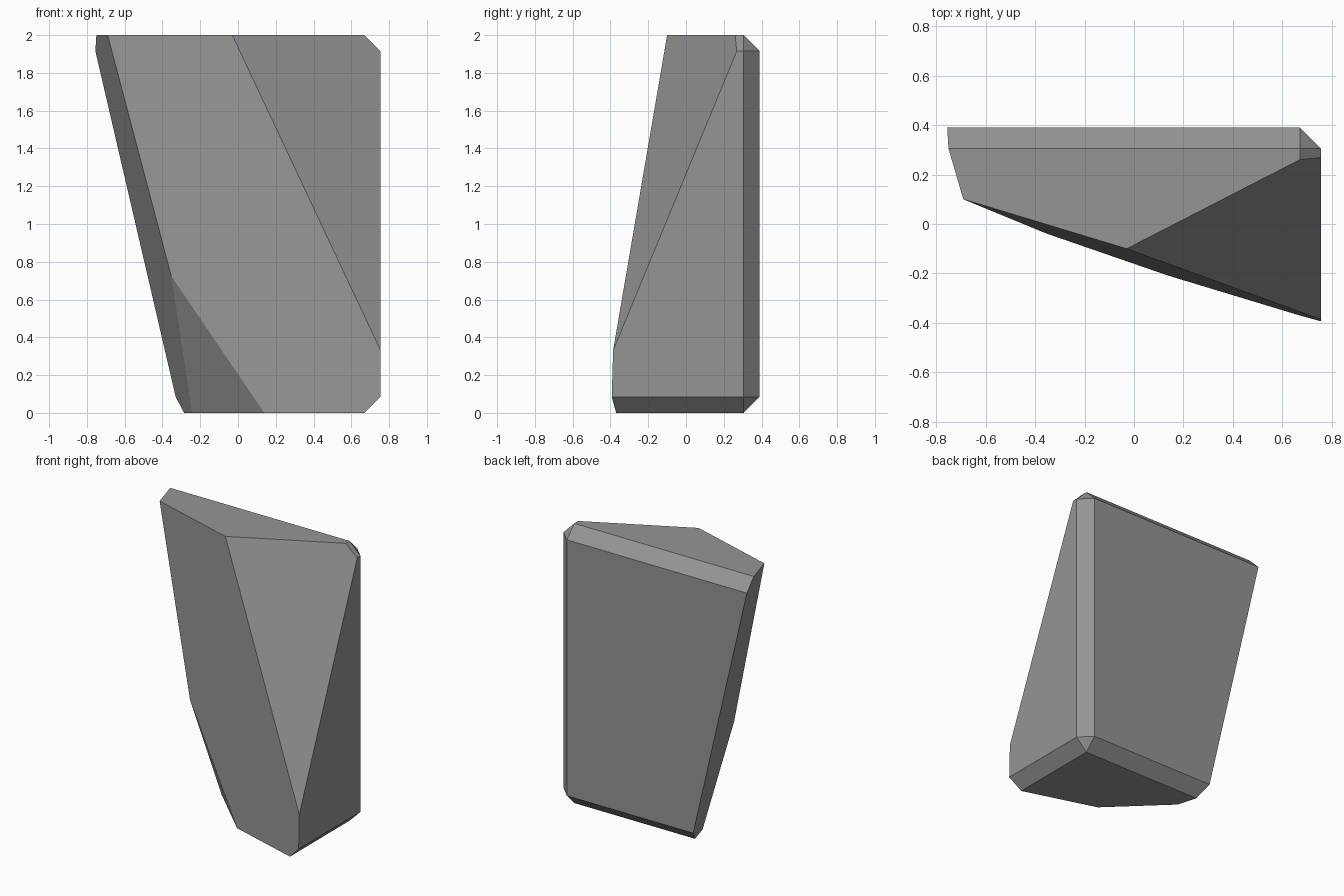
import bpy
import bmesh
from itertools import combinations
from mathutils import Vector

cube = bpy.data.objects.get("Cube")
if cube:
    bpy.data.objects.remove(cube, do_unlink=True)

# Stone colour
stone = bpy.data.materials.new("stone grey")
stone.use_nodes = True
grey = (0.3, 0.3, 0.3, 1)
stone.diffuse_color = grey
stone.node_tree.nodes["Principled BSDF"].inputs["Base Color"].default_value = grey

# Block of raw stone, oversized on the sides that get cut
bm = bmesh.new()
bmesh.ops.create_cube(bm, size=2)
for v in bm.verts:
    v.co = Vector((0.755 if v.co.x > 0 else -1.2,
                   0.39 if v.co.y > 0 else -1,
                   2 if v.co.z > 0 else 0))


def slice_off(point, normal):
    """Cut away everything beyond the plane and close the cut."""
    geom = bm.verts[:] + bm.edges[:] + bm.faces[:]
    cut = bmesh.ops.bisect_plane(bm, geom=geom, dist=1e-5, plane_co=point,
                                 plane_no=normal, clear_outer=True)
    rim = [e for e in cut["geom_cut"] if isinstance(e, bmesh.types.BMEdge)]
    if rim:
        bmesh.ops.edgeloop_fill(bm, edges=rim)


# Chamfered edges and corners on the back and left sides
w = 0.085
for top in (1, -1):
    corner = Vector((0.755, 0.39, 1 + top))
    axes = (Vector((1, 0, 0)), Vector((0, 1, 0)), Vector((0, 0, top)))
    for a, b in combinations(axes, 2):
        slice_off(corner - a * w, a + b)
    slice_off(corner - (axes[0] + axes[1]) * w, sum(axes, Vector()))

# Broken faces, each through three points
top_right, top_front = (-0.69, 0.10, 2), (-0.03, -0.10, 2)
front_low, kink = (0.755, -0.386, 0.33), (-0.35, -0.04, 0.72)
facets = [
    (top_right, top_front, front_low),
    (top_front, front_low, (0.67, 0.26, 2)),
    (top_right, (-0.755, 0.39, 1.915), (-0.33, 0.39, 0.085)),
    (kink, (0.14, -0.21, 0), (-0.243, 0.16, 0)),
]
inside = Vector((0.2, 0.15, 1))
for points in facets:
    a, b, c = map(Vector, points)
    normal = (b - a).cross(c - a)
    if normal.dot(inside - a) > 0:
        normal.negate()
    slice_off(a, normal)

bmesh.ops.recalc_face_normals(bm, faces=bm.faces[:])
mesh = bpy.data.meshes.new("rock_shard")
bm.to_mesh(mesh)
bm.free()
mesh.materials.append(stone)
rock = bpy.data.objects.new("rock_shard", mesh)
bpy.context.collection.objects.link(rock)
